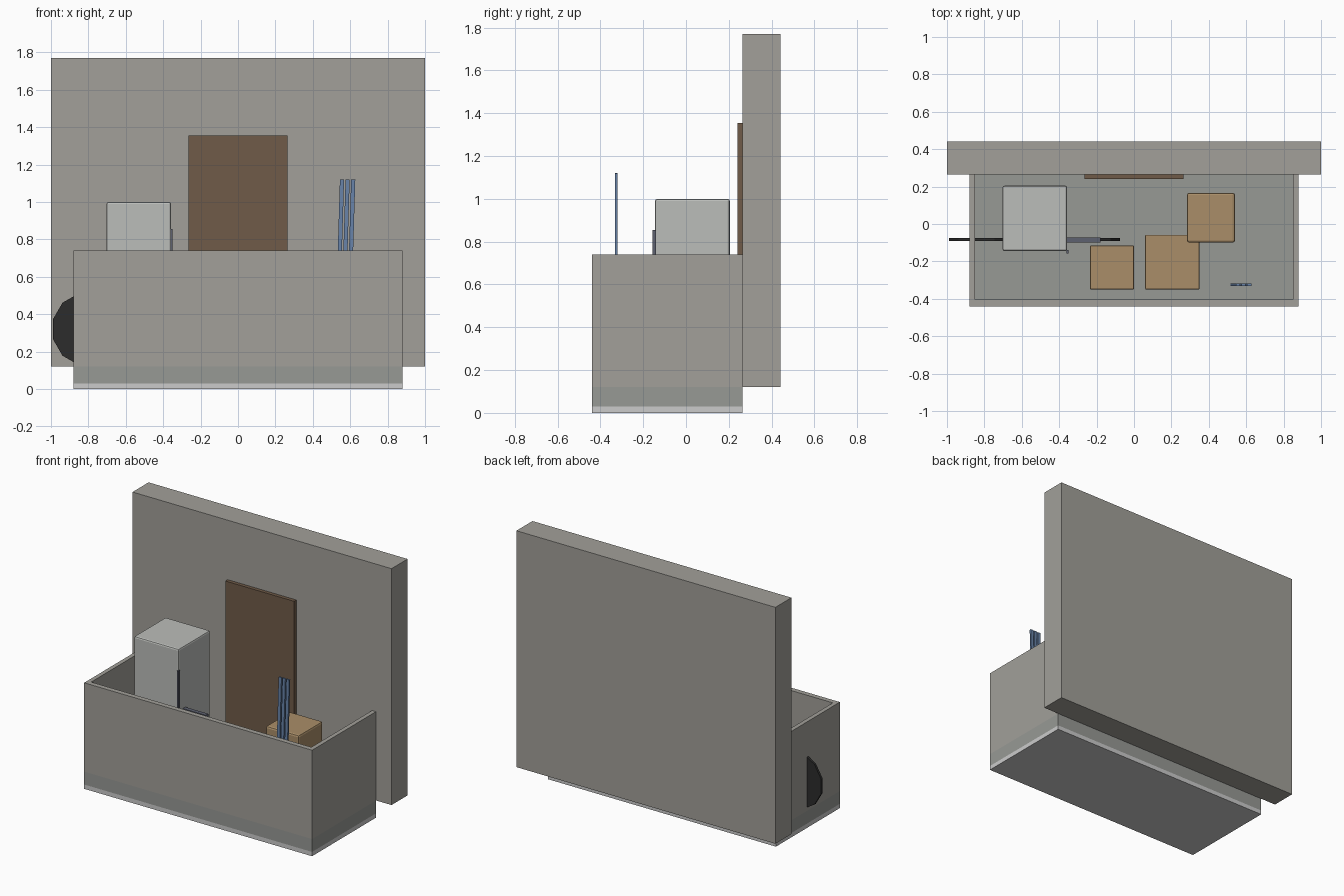
import bpy, bmesh, math

if "Cube" in bpy.data.objects:
    bpy.data.objects.remove(bpy.data.objects["Cube"])


def mat(name, r, g, b):
    m = bpy.data.materials.new(name)
    m.diffuse_color = (r, g, b, 1)
    m.use_nodes = True
    m.node_tree.nodes["Principled BSDF"].inputs["Base Color"].default_value = m.diffuse_color
    return m


WALL = mat("concrete", 0.36, 0.35, 0.32)
FLOOR = mat("floor_grey", 0.31, 0.32, 0.30)
WHITE = mat("appliance", 0.50, 0.51, 0.49)
WOOD = mat("dark_wood", 0.16, 0.105, 0.065)
CARD = mat("cardboard", 0.40, 0.27, 0.14)
BLUE = mat("blue", 0.14, 0.23, 0.40)
BLACK = mat("rubber", 0.025, 0.025, 0.025)
METAL = mat("frame_grey", 0.11, 0.12, 0.16)


def finish(name, bm, m):
    bmesh.ops.recalc_face_normals(bm, faces=bm.faces)
    me = bpy.data.meshes.new(name)
    bm.to_mesh(me)
    bm.free()
    ob = bpy.data.objects.new(name, me)
    bpy.context.collection.objects.link(ob)
    if m:
        me.materials.append(m)
    return ob


def box(name, x, y, z, m=None, bevel=0):
    """Box from (min, max) ranges, with optional bevelled edges."""
    bm = bmesh.new()
    bmesh.ops.create_cube(bm, size=1)
    for v in bm.verts:
        v.co = [(r[0] + r[1]) / 2 + c * (r[1] - r[0]) for c, r in zip(v.co, (x, y, z))]
    ob = finish(name, bm, m)
    if bevel:
        mod = ob.modifiers.new("bevel", 'BEVEL')
        mod.width = bevel
        mod.segments = 2
    return ob


# Base slab and raised floor
box("base_slab", (-.88, .88), (-.44, .265), (0, .03))
box("floor", (-.88, .88), (-.44, .265), (.03, .12), FLOOR)

# Low wall: U-shaped plan pulled upward
plan = [(-.88, .265), (-.88, -.44), (.88, -.44), (.88, .265),
        (.85, .265), (.85, -.405), (-.85, -.405), (-.85, .265)]
bm = bmesh.new()
face = bm.faces.new([bm.verts.new((x, y, .12)) for x, y in plan])
geo = bmesh.ops.extrude_face_region(bm, geom=[face])["geom"]
bmesh.ops.translate(bm, vec=(0, 0, .62),
                    verts=[g for g in geo if isinstance(g, bmesh.types.BMVert)])
finish("low_wall", bm, WALL)

# Tall back wall and door
box("back_wall", (-1, 1), (.265, .442), (.12, 1.77), WALL)
box("door", (-.265, .265), (.24, .265), (.12, 1.355), WOOD)

# Refrigerator
box("fridge", (-.703, -.357), (-.145, .205), (.12, 1.0), WHITE, .011)
box("fridge_handle", (-.36, -.35), (-.157, -.14), (.55, .855), METAL)

# Storage boxes
box("small_box", (-.235, 0), (-.35, -.115), (.12, .36), CARD, .005)
box("large_box", (.06, .35), (-.35, -.058), (.12, .41), CARD, .005)
box("tall_box", (.283, .54), (-.1, .167), (.12, .62), CARD, .013)

# Bicycle: twelve-sided wheels, frame and saddle
for name, cx in (("front_wheel", -.797), ("rear_wheel", -.267)):
    bpy.ops.mesh.primitive_cylinder_add(vertices=12, radius=.2, depth=.016,
                                        location=(cx, -.083, .32))
    w = bpy.context.object
    w.name = name
    w.rotation_euler = (math.pi / 2, math.pi / 12, 0)
    w.data.materials.append(BLACK)
box("bike_frame", (-.70, -.36), (-.095, -.071), (.42, .45), METAL)
box("saddle", (-.36, -.18), (-.099, -.071), (.53, .57), METAL)

# Three leaning poles
for i in range(3):
    p = box(f"pole_{i + 1}", (-.011, .011), (-.006, .006), (-.5, .5), BLUE)
    p.location = (.541 + i * .03, -.325, .62)
    p.rotation_euler.y = .03
